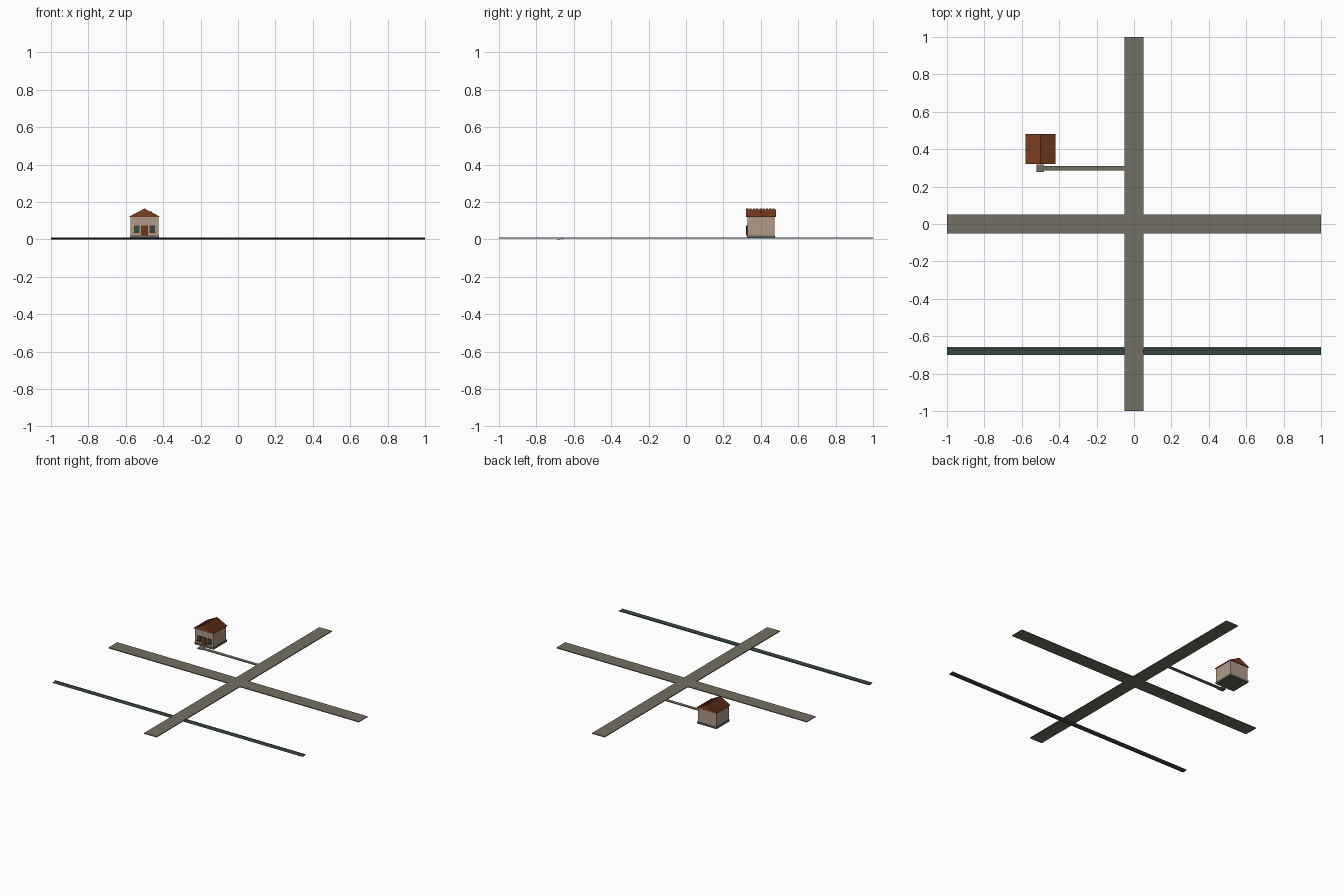
import bpy
import bmesh
from mathutils import Vector

cube = bpy.data.objects.get("Cube")
if cube:
    bpy.data.objects.remove(cube, do_unlink=True)


def material(name, rgb):
    # sRGB bytes to linear colour
    col = [((c / 255 + 0.055) / 1.055) ** 2.4 for c in rgb] + [1]
    m = bpy.data.materials.new(name)
    m.use_nodes = True
    m.diffuse_color = col
    b = m.node_tree.nodes["Principled BSDF"]
    b.inputs["Base Color"].default_value = col
    b.inputs["Roughness"].default_value = 0.9
    return m


STONE = material("road stone", (114, 110, 97))
WATER = material("dark water", (53, 69, 64))
WALL = material("plaster wall", (176, 155, 138))
BASE = material("foundation stone", (98, 101, 88))
ROOF = material("roof tile", (122, 62, 32))
WOOD = material("door wood", (104, 56, 32))
GLASS = material("window green", (52, 72, 62))


def finish(name, bm, mat):
    bmesh.ops.recalc_face_normals(bm, faces=bm.faces)
    me = bpy.data.meshes.new(name)
    bm.to_mesh(me)
    bm.free()
    me.materials.append(mat)
    ob = bpy.data.objects.new(name, me)
    bpy.context.collection.objects.link(ob)
    return ob


def box(name, mat, x, y, z):
    bm = bmesh.new()
    bmesh.ops.create_cube(bm, size=1)
    for v in bm.verts:
        v.co = Vector([(a + b) / 2 + c * (b - a)
                       for (a, b), c in zip((x, y, z), v.co)])
    return finish(name, bm, mat)


def prism(name, mat, profile, axis, lo, hi):
    # Extrude a closed profile along x (profile in y, z) or y (profile in x, z)
    bm = bmesh.new()
    pts = [(lo, a, b) if axis == "x" else (a, lo, b) for a, b in profile]
    face = bm.faces.new([bm.verts.new(p) for p in pts])
    ext = bmesh.ops.extrude_face_region(bm, geom=[face])
    step = Vector((hi - lo, 0, 0) if axis == "x" else (0, hi - lo, 0))
    bmesh.ops.translate(bm, vec=step,
                        verts=[e for e in ext["geom"] if isinstance(e, bmesh.types.BMVert)])
    return finish(name, bm, mat)


# Crossing roads: one long strip and two arms that meet it
TOP = 0.011
box("long_road", STONE, (-0.05, 0.05), (-1, 1), (0.005, TOP))
for name, a, b in (("right_road", -1, -0.05), ("left_road", 0.05, 1)):
    box(name, STONE, (a, b), (-0.05, 0.05), (0.005, TOP))

# Shallow stream passing under the road, with a bank along its far edge
prism("stream", WATER,
      [(-0.70, 0.006), (-0.688, 0.002), (-0.672, 0.002), (-0.66, 0.006),
       (-0.672, 0), (-0.688, 0)], "x", -1, 1)
box("stream_bank", BASE, (-1, 1), (-0.663, -0.657), (0.003, 0.007))

# Footpath from the road to the doorstep
box("footpath", STONE, (-0.48, -0.05), (0.285, 0.31), (0.005, 0.009))
box("doorstep", STONE, (-0.522, -0.48), (0.279, 0.317), (0.005, 0.01))

# House body
CX = -0.5
FRONT = 0.328
box("foundation", BASE, (CX - 0.077, CX + 0.077), (0.325, 0.477), (0.006, 0.02))
box("walls", WALL, (CX - 0.074, CX + 0.074), (FRONT, 0.474), (0.02, 0.123))

# Gabled roof with thin tile courses
prism("roof", ROOF, [(CX - 0.08, 0.12), (CX + 0.08, 0.12), (CX, 0.161)],
      "y", 0.322, 0.48)
COURSES = 9
for i in range(COURSES):
    y = 0.322 + i * (0.158 / COURSES)
    prism("roof_rib", ROOF,
          [(CX - 0.08, 0.12), (CX - 0.08, 0.123), (CX, 0.165),
           (CX + 0.08, 0.123), (CX + 0.08, 0.12), (CX, 0.161)],
          "y", y, y + 0.011)

# Small vent on the left slope
box("roof_vent", BASE, (-0.469, -0.461), (0.396, 0.404), (0.135, 0.15))

# Door and windows with wooden surrounds
box("front_door", WOOD, (CX - 0.019, CX + 0.019), (FRONT - 0.006, FRONT), (0.02, 0.074))
for side, x in (("right", CX - 0.042), ("left", CX + 0.042)):
    box(side + "_window_frame", WOOD, (x - 0.015, x + 0.015),
        (FRONT - 0.003, FRONT), (0.038, 0.074))
    box(side + "_window_pane", GLASS, (x - 0.012, x + 0.012),
        (FRONT - 0.005, FRONT), (0.041, 0.071))
    box(side + "_window_sill", WOOD, (x - 0.016, x + 0.016),
        (FRONT - 0.007, FRONT), (0.035, 0.039))
